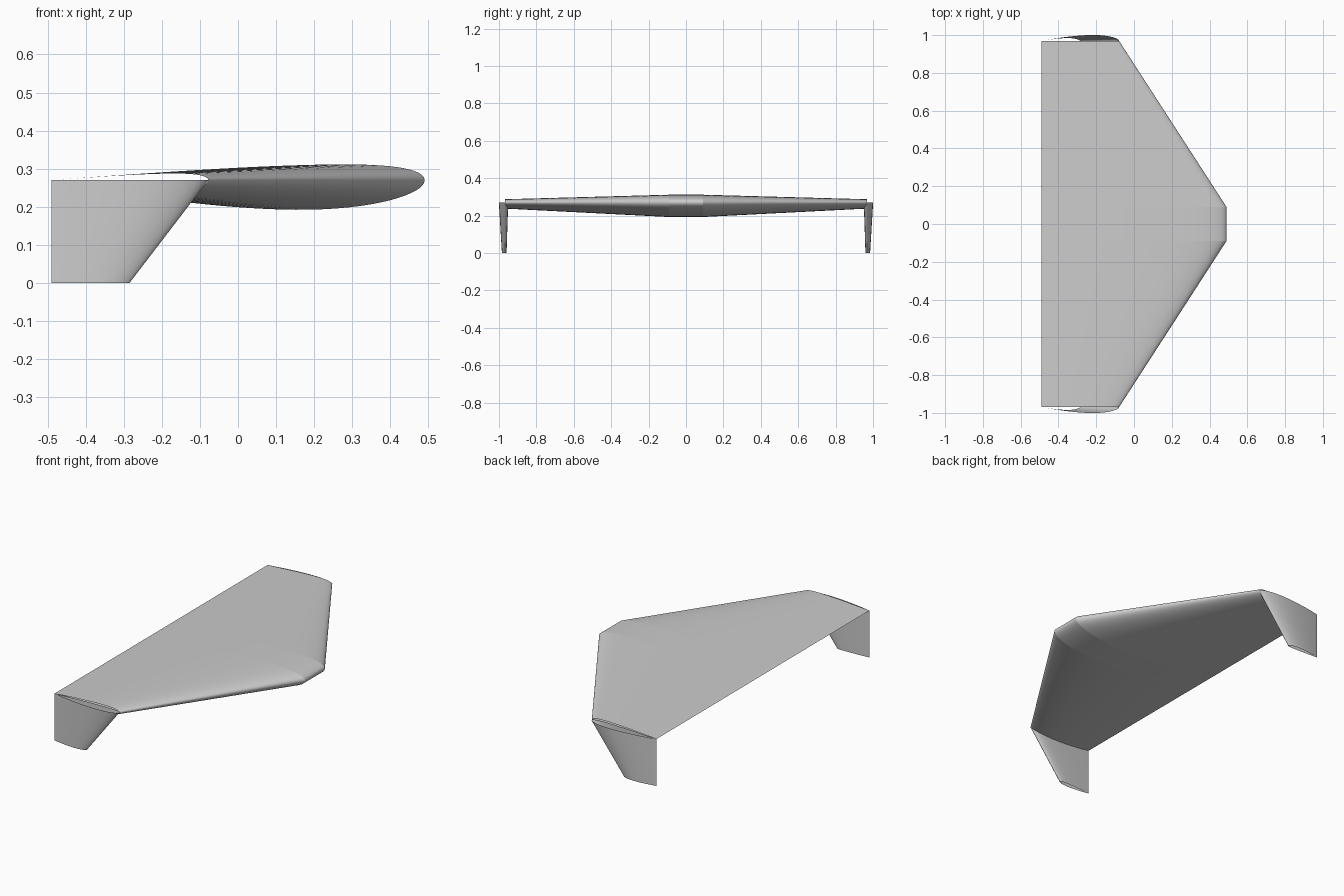
import bpy
import bmesh
import math

cube = bpy.data.objects.get("Cube")
if cube:
    bpy.data.objects.remove(cube, do_unlink=True)

TRAIL_X = -0.49          # shared straight trailing edge
WING_Z = 0.27            # height of the chord plane
ROOT_Y, TIP_Y = 0.09, 0.968
ROOT_CHORD, TIP_CHORD, FIN_CHORD = 0.98, 0.412, 0.205
STEPS = 40

grey = bpy.data.materials.new("light_grey")
grey.use_nodes = True
colour = (0.6, 0.6, 0.6, 1)
grey.diffuse_color = colour
grey.node_tree.nodes["Principled BSDF"].inputs["Base Color"].default_value = colour


def airfoil():
    """Closed loop of (distance from nose, height): flat side up, deep side down."""
    camber, peak, thick = 0.02, 0.4, 0.12

    def point(t, side):
        half = 5 * thick * (0.2969 * math.sqrt(t) - 0.126 * t - 0.3516 * t**2
                            + 0.2843 * t**3 - 0.1036 * t**4)
        run = peak if t < peak else 1 - peak
        mid = camber * (1 - ((t - peak) / run) ** 2)
        return t, side * half - mid

    ts = [(1 - math.cos(math.pi * i / STEPS)) / 2 for i in range(STEPS + 1)]
    upper = [point(t, 1) for t in reversed(ts)]
    lower = [point(t, -1) for t in ts[1:-1]]
    return upper + lower


PROFILE = airfoil()


def wing_section(y, chord):
    return [(TRAIL_X + chord * (1 - t), y, WING_Z + chord * h) for t, h in PROFILE]


def fin_section(z, chord, side):
    # Deep side of the profile faces outward
    return [(TRAIL_X + chord * (1 - t), side * (TIP_Y - chord * h), z) for t, h in PROFILE]


def loft(name, start, end):
    """Open-ended skin between two matching sections."""
    bm = bmesh.new()
    a, b = [[bm.verts.new(p) for p in ring] for ring in (start, end)]
    n = len(a)
    for i in range(n):
        j = (i + 1) % n
        bm.faces.new((a[i], a[j], b[j], b[i]))
    bmesh.ops.recalc_face_normals(bm, faces=bm.faces)
    # Orient the skin outward, judged by its highest or outermost face
    vertical = abs(start[0][2] - end[0][2]) > 0.1
    axis = 1 if vertical else 2
    face = max(bm.faces, key=lambda f: abs(f.calc_center_median()[axis]))
    if face.normal[axis] * face.calc_center_median()[axis] < 0:
        bmesh.ops.reverse_faces(bm, faces=bm.faces)
    mesh = bpy.data.meshes.new(name)
    bm.to_mesh(mesh)
    bm.free()
    mesh.materials.append(grey)
    obj = bpy.data.objects.new(name, mesh)
    bpy.context.collection.objects.link(obj)
    bpy.ops.object.select_all(action="DESELECT")
    obj.select_set(True)
    bpy.context.view_layer.objects.active = obj
    bpy.ops.object.shade_smooth_by_angle(angle=math.radians(35))


# Centre panel
loft("wing_centre", wing_section(-ROOT_Y, ROOT_CHORD), wing_section(ROOT_Y, ROOT_CHORD))

# Tapered outer panels and the fins hanging from their tips
for label, side in (("front", -1), ("back", 1)):
    loft(label + "_wing_panel",
         wing_section(side * ROOT_Y, ROOT_CHORD), wing_section(side * TIP_Y, TIP_CHORD))
    loft(label + "_tip_fin",
         fin_section(WING_Z, TIP_CHORD, side), fin_section(0, FIN_CHORD, side))
